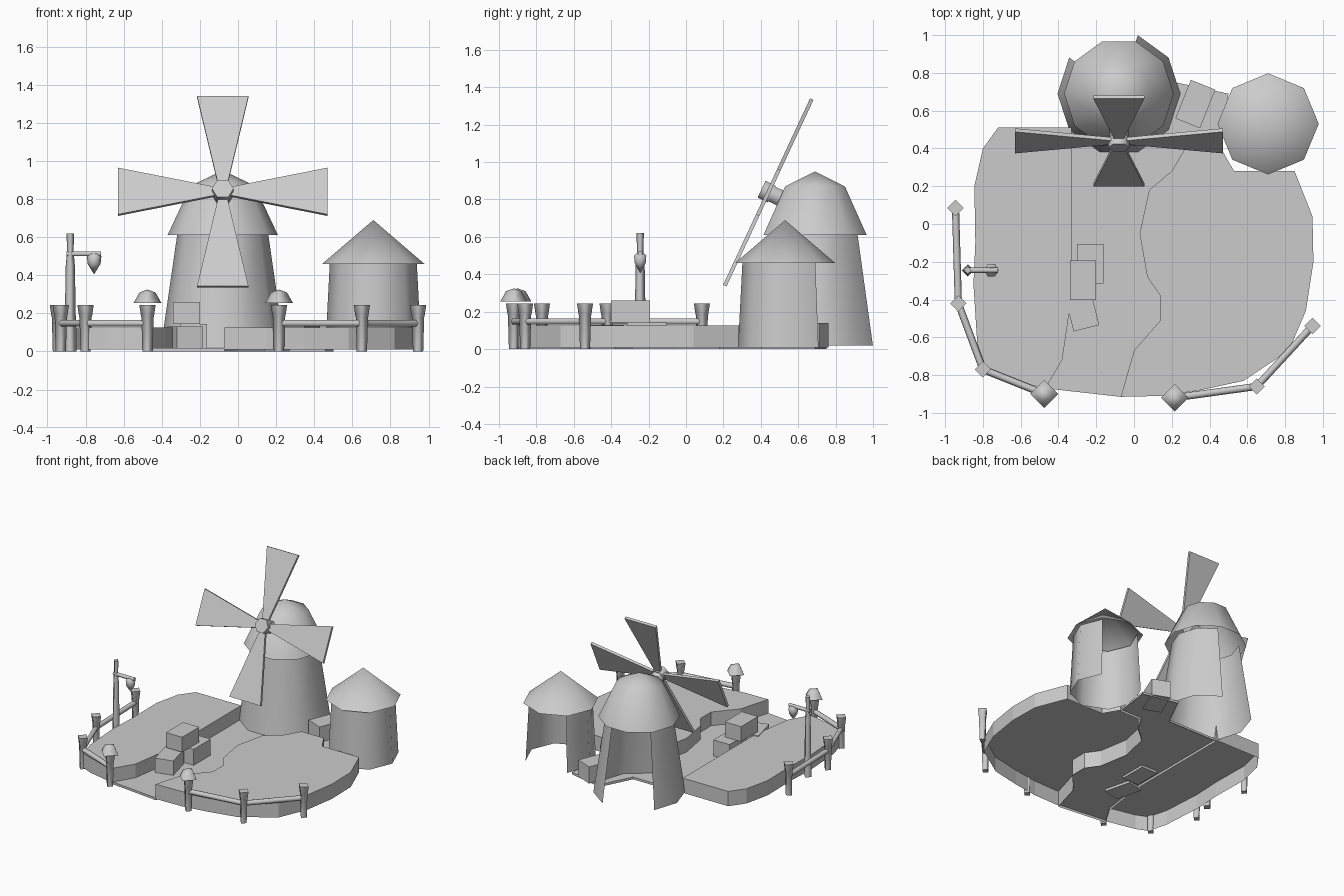
import bpy, bmesh, math
from mathutils import Matrix, Vector

if "Cube" in bpy.data.objects:
    bpy.data.objects.remove(bpy.data.objects["Cube"])

GREY = (0.6, 0.6, 0.6, 1)
mat = bpy.data.materials.new("plain grey")
mat.use_nodes = True
mat.diffuse_color = GREY
bsdf = mat.node_tree.nodes["Principled BSDF"]
bsdf.inputs["Base Color"].default_value = GREY
bsdf.inputs["Roughness"].default_value = 0.8


def finish(name, bm, matrix=None):
    if matrix is not None:
        bm.transform(matrix)
    mesh = bpy.data.meshes.new(name)
    bm.to_mesh(mesh)
    bm.free()
    mesh.materials.append(mat)
    ob = bpy.data.objects.new(name, mesh)
    bpy.context.collection.objects.link(ob)
    return ob


def lathe(name, profile, sides, matrix, skip=(), caps=True):
    """Turn (radius, height) points, listed upwards, leaving out skipped sides."""
    bm = bmesh.new()
    rings = []
    for r, z in profile:
        if r == 0:
            rings.append([bm.verts.new((0, 0, z))] * sides)
        else:
            rings.append([bm.verts.new((r * math.cos(math.tau * i / sides),
                                        r * math.sin(math.tau * i / sides), z))
                          for i in range(sides)])
    for low, high in zip(rings, rings[1:]):
        for i in range(sides):
            if i in skip:
                continue
            j = (i + 1) % sides
            loop = list(dict.fromkeys((low[i], low[j], high[j], high[i])))
            bm.faces.new(loop).smooth = True
    if caps:
        if profile[0][0]:
            bm.faces.new(rings[0][::-1])
        if profile[-1][0]:
            bm.faces.new(rings[-1])
    bmesh.ops.delete(bm, geom=[v for v in bm.verts if not v.link_faces], context='VERTS')
    return finish(name, bm, matrix)


def at(x, y, z=0):
    return Matrix.Translation((x, y, z))


def rod(name, a, b, r, sides=6):
    a, b = Vector(a), Vector(b)
    d = b - a
    m = Matrix.Translation(a) @ d.to_track_quat('Z', 'Y').to_matrix().to_4x4()
    return lathe(name, [(r, 0), (r, d.length)], sides, m)


def shell(name, outline, top, bottom=0.01):
    """Counter-clockwise outline with a top and walls, open below."""
    bm = bmesh.new()
    hi = [bm.verts.new((x, y, top)) for x, y in outline]
    lo = [bm.verts.new((x, y, bottom)) for x, y in outline]
    bm.faces.new(hi)
    for i in range(len(outline)):
        j = (i + 1) % len(outline)
        bm.faces.new((lo[i], lo[j], hi[j], hi[i]))
    return finish(name, bm)


def crate(name, x, y, z0, z1, turn=0, size=(0.14, 0.21)):
    bm = bmesh.new()
    bmesh.ops.create_cube(bm, size=1)
    m = (at(x, y, (z0 + z1) / 2) @ Matrix.Rotation(math.radians(turn), 4, 'Z')
         @ Matrix.Diagonal((size[0], size[1], z1 - z0, 1)))
    return finish(name, bm, m)


# Ground: two raised banks with a low path between them
path_right = [(-.07, -.915), (.0, -.67), (.14, -.51), (.14, -.38), (.07, -.28),
              (.03, -.05), (.08, .18), (.2, .28), (.27, .4), (.46, .4)]
path_left = [(-.33, .51), (-.33, -.35), (-.35, -.52), (-.38, -.72), (-.47, -.87)]

shell("right_bank", path_right[::-1] +
      [(.15, -.91), (.35, -.88), (.58, -.83), (.82, -.67), (.91, -.46), (.95, -.2),
       (.945, .04), (.85, .28), (.53, .28)], 0.125)
shell("left_bank", path_left[::-1] +
      [(-.72, .51), (-.8, .4), (-.845, .2), (-.84, -.1), (-.85, -.32), (-.83, -.63),
       (-.79, -.78), (-.7, -.82)], 0.125)
shell("path", path_right + [(.5, .69), (.22, .75), (.1, .51)] + path_left, 0.018, 0.0)

# Windmill: tower open at the back, domed cap
mill = at(-.08, .69)
lathe("mill_tower", [(.325, .02), (.238, .62)], 10, mill, skip=(2, 3), caps=False)
lathe("mill_cap", [(.29, .61), (.168, .87), (0, .95)], 10, mill, caps=False)

# Sails and hub share one tilted frame
tilt = at(-.08, .44, .838) @ Matrix.Rotation(math.radians(-25), 4, 'X')
for k in range(4):
    bm = bmesh.new()
    rim = [(-.022, .03), (.022, .03), (.135, .55), (-.135, .55)]
    front = [bm.verts.new((x, -.01, z)) for x, z in rim]
    back = [bm.verts.new((x, .01, z)) for x, z in rim]
    bm.faces.new(front)
    bm.faces.new(back[::-1])
    for i in range(4):
        j = (i + 1) % 4
        bm.faces.new((front[j], front[i], back[i], back[j]))
    finish(f"sail_{k + 1}", bm, tilt @ Matrix.Rotation(math.pi / 2 * k, 4, 'Y'))
to_back = Matrix.Rotation(-math.pi / 2, 4, 'X')
lathe("sail_hub", [(.057, -.04), (.057, .02)], 6, tilt @ to_back)
lathe("sail_shaft", [(.05, .02), (.05, .16)], 6, tilt @ to_back)

# Silo: hut open at the back with a pointed roof
hut = at(.71, .53)
lathe("hut_wall", [(.252, .01), (.228, .47)], 8, hut, skip=(1, 2), caps=False)
lathe("hut_roof", [(.268, .46), (0, .69)], 8, hut, caps=False)

# Fence: tapered posts, rails and two capped gate posts
fences = [[(-.945, .085), (-.93, -.42), (-.8, -.77), (-.475, -.9)],
          [(.215, -.92), (.65, -.86), (.945, -.54)]]
gate_posts = (fences[0][-1], fences[1][0])
for side, line in zip(("left", "right"), fences):
    for i, (x, y) in enumerate(line):
        lathe(f"{side}_fence_post_{i + 1}",
              [(.027, 0), (.032, .18), (.034, .185), (.043, .245)], 4, at(x, y))
    for i, (a, b) in enumerate(zip(line, line[1:])):
        rod(f"{side}_fence_rail_{i + 1}", (*a, .148), (*b, .148), .019)
for i, (x, y) in enumerate(gate_posts):
    lathe(f"gate_post_cap_{i + 1}", [(.073, .255), (.042, .31), (0, .325)], 4, at(x, y))

# Lamp post with arm and hanging lantern
lathe("lamp_post", [(.032, 0), (.024, .45), (.017, .53), (.02, .62)], 4, at(-.88, -.245))
rod("lamp_arm", (-.9, -.245, .512), (-.72, -.245, .512), .014)
lathe("lantern", [(.02, .515), (.038, .5), (.034, .46), (0, .405)][::-1], 6, at(-.755, -.245))

# Crates
crate("lower_crate_back", -.232, -.21, .0, .143)
crate("lower_crate_front", -.277, -.45, .0, .13, 14)
crate("upper_crate", -.27, -.297, .143, .26)
crate("rear_crate", .325, .635, .01, .14, -22, (.14, .22))
